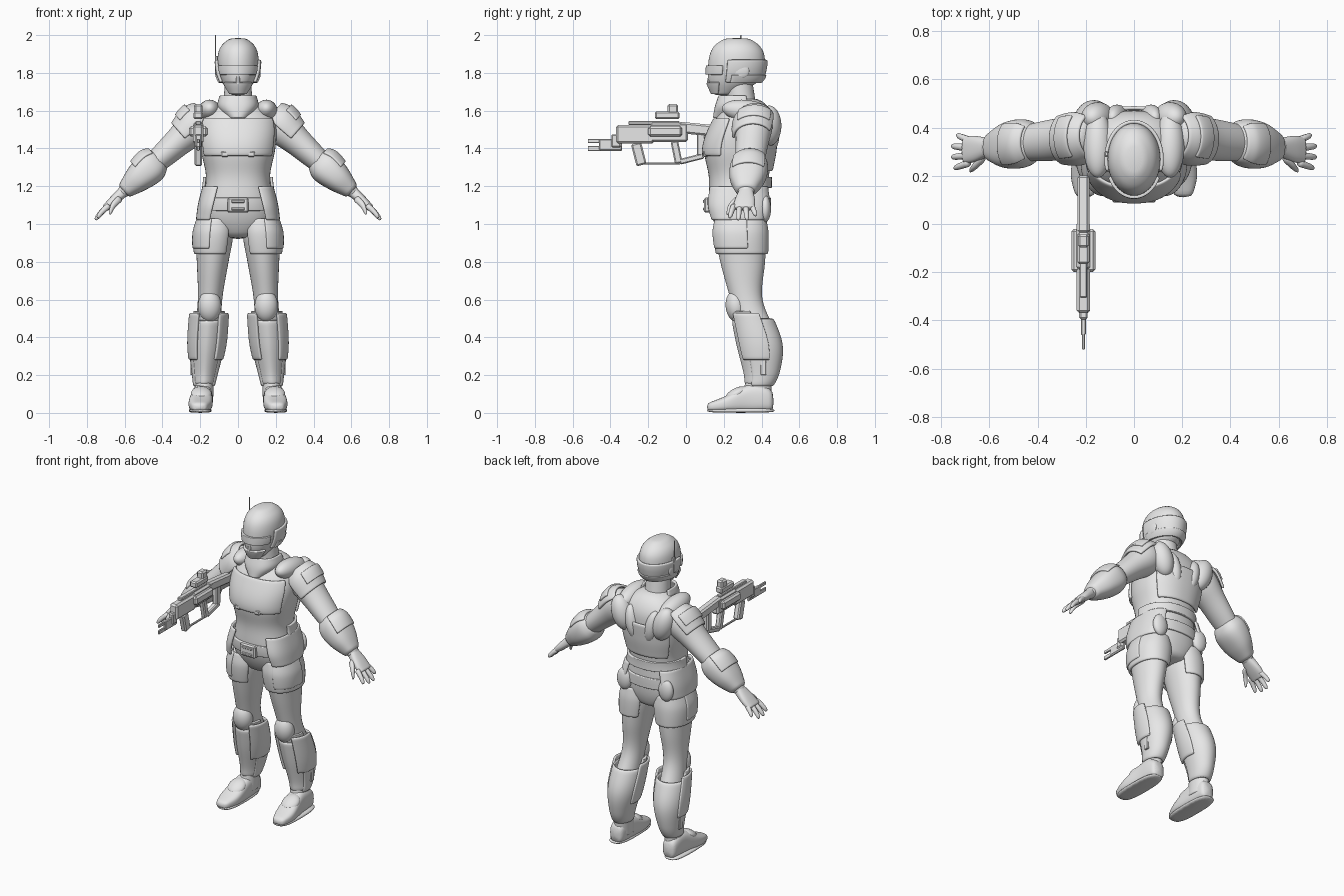
import bpy, bmesh
from math import pi, sin, cos, copysign
from mathutils import Vector, Matrix

default_cube = bpy.data.objects.get("Cube")
if default_cube:
    bpy.data.objects.remove(default_cube, do_unlink=True)

armor_grey = bpy.data.materials.new("armor_grey")
armor_grey.use_nodes = True
armor_grey.diffuse_color = (.8, .8, .8, 1)
principled = armor_grey.node_tree.nodes["Principled BSDF"]
principled.inputs["Base Color"].default_value = armor_grey.diffuse_color

UP = Vector((0, 0, 1))
FORWARD = Vector((0, 1, 0))
ARM = Vector((.8, 0, -.7)).normalized()
FRONT, BACK, OUTER, INNER, ARM_TOP = -pi / 2, pi / 2, 0, pi, pi
BODY_Y = .28
RIFLE_X = -.21


def ring(z, wide, deep, y=BODY_Y, x=0):
    """One cross-section: a centre and two half widths."""
    return Vector((x, y, z, wide, deep))


def arm_ring(z, wide, deep):
    """Cross-section on the slanting line from shoulder to wrist."""
    drop = 1.55 - z
    return ring(z, wide, deep, y=.365 - drop / 8, x=.19 + drop * 1.1)


def leg_ring(z, wide, deep, y):
    """Cross-section on the leg, which spreads slightly toward the foot."""
    return ring(z, wide, deep, y=y, x=.19 - z * .07)


def sample(rings, place, key):
    """Smooth cross-section between the given ones, at a place along the form."""
    rings = sorted(rings, key=lambda section: section[key])
    keys = [section[key] for section in rings]
    last = len(rings) - 1
    i = max(k for k in range(last) if k == 0 or keys[k] <= place)
    gap = keys[i + 1] - keys[i]
    f = (place - keys[i]) / gap

    def slope(k):
        before, after = max(k - 1, 0), min(k + 1, last)
        return (rings[after] - rings[before]) * (gap / (keys[after] - keys[before]))

    step = rings[i + 1] - rings[i]
    curve_in = (slope(i) - step) * (f * (1 - f) ** 2)
    curve_out = (slope(i + 1) - step) * (f * f * (1 - f))
    return rings[i] + step * f + curve_in - curve_out


def finish(name, bm, x, smooth=True):
    """Make a coloured object; parts on the left side get a mirrored twin."""
    bmesh.ops.recalc_face_normals(bm, faces=bm.faces)
    mesh = bpy.data.meshes.new(name)
    bm.to_mesh(mesh)
    bm.free()
    mesh.materials.append(armor_grey)
    for face in mesh.polygons:
        face.use_smooth = smooth
    obj = bpy.data.objects.new(name, mesh)
    bpy.context.collection.objects.link(obj)
    if x > 0:
        obj.modifiers.new("Mirror", "MIRROR").use_mirror_merge = False
    return obj


def loft(name, rings, axis=UP, square=2, span=None, swell=0, facing=None, spread=pi, sides=24, steps=12):
    """Skin a form; with a facing, make an open armour shell around part of it."""
    key = 1 if axis == FORWARD else 2
    depth_dir = UP if axis == FORWARD else FORWARD
    side_dir = Vector((1, 0, 0)) if axis == FORWARD else FORWARD.cross(axis)
    is_shell = facing is not None
    places = [section[key] for section in rings]
    low, high = span or (min(places), max(places))
    bm = bmesh.new()
    loops = []
    for step in range(steps + 1):
        x, y, z, wide, deep = sample(rings, low + (high - low) * step / steps, key)
        loop = []
        for i in range(sides + is_shell):
            angle = (facing or 0) + spread * (2 * i / sides - 1)
            c, s = cos(angle), sin(angle)
            u = copysign(abs(c) ** (2 / square), c) * (wide + swell)
            v = copysign(abs(s) ** (2 / square), s) * (deep + swell)
            loop.append(bm.verts.new(Vector((x, y, z)) + side_dir * u + depth_dir * v))
        loops.append(loop)
    for lower, upper in zip(loops, loops[1:]):
        for i in range(sides):
            j = (i + 1) % len(lower)
            bm.faces.new((lower[i], lower[j], upper[j], upper[i]))
    if not is_shell:
        bm.faces.new(loops[0])
        bm.faces.new(loops[-1])
    obj = finish(name, bm, rings[0].x)
    if is_shell:
        shell = obj.modifiers.new("Thickness", "SOLIDIFY")
        shell.thickness, shell.offset = .016, 0
    obj.modifiers.new("Smooth", "SUBSURF").levels = 1
    return rings


def pad(name, z, wide, deep, tall, y=BODY_Y, x=0, tilt=0, axis="X"):
    """Rounded pad from a stretched ball, given its half sizes."""
    place = Matrix.Translation((x, y, z)) @ Matrix.Rotation(tilt, 4, axis)
    bm = bmesh.new()
    bmesh.ops.create_uvsphere(bm, u_segments=32, v_segments=20, radius=1,
                              matrix=place @ Matrix.Diagonal((wide, deep, tall, 1)))
    finish(name, bm, x)


def block(name, y, z, wide, long, tall, x=0, lean=0):
    """Hard-edged box, given its full sizes, leaning forward at the top."""
    place = Matrix.Translation((x, y, z)) @ Matrix.Rotation(lean, 4, "X")
    bm = bmesh.new()
    bmesh.ops.create_cube(bm, size=1, matrix=place @ Matrix.Diagonal((wide, long, tall, 1)))
    obj = finish(name, bm, x, smooth=False)
    obj.modifiers.new("Bevel", "BEVEL").width = min(wide, long, tall) / 5


# Torso, chest and back plates, neck and collar
torso = loft("torso", square=2.3, steps=20, rings=[
    ring(z=.92, wide=.09, deep=.1, y=.3), ring(z=1, wide=.18, deep=.14, y=.29),
    ring(z=1.1, wide=.19, deep=.16), ring(z=1.25, wide=.17, deep=.16),
    ring(z=1.4, wide=.2, deep=.185), ring(z=1.55, wide=.2, deep=.16, y=.31),
    ring(z=1.63, wide=.13, deep=.11, y=.32), ring(z=1.67, wide=.07, deep=.08, y=.3)])
loft("chest_plate", torso, square=2.3, span=(1.36, 1.56), swell=.002, facing=FRONT, spread=1.1)
loft("back_plate", torso, square=2.3, span=(1.28, 1.5), swell=.008, facing=BACK, spread=.9)
loft("neck", [ring(z=1.58, wide=.08, deep=.08, y=.3), ring(z=1.77, wide=.07, deep=.07)])
loft("collar", square=2.5, facing=FRONT, spread=1.9, rings=[
    ring(z=1.56, wide=.05, deep=.13), ring(z=1.62, wide=.1, deep=.12),
    ring(z=1.68, wide=.09, deep=.1)])
block("chest_vent", x=.07, y=.11, z=1.37, wide=.04, long=.04, tall=.03)

# Straps over the shoulders, back pads and pouches
pad("shoulder_strap", x=.15, y=.33, z=1.595, wide=.06, deep=.14, tall=.06, tilt=-.15)
pad("back_pad", x=.15, y=.44, z=1.52, wide=.065, deep=.065, tall=.11, tilt=.3, axis="Y")
pad("spine_pad", x=.07, y=.44, z=1.48, wide=.045, deep=.055, tall=.11, tilt=.2, axis="Y")
loft("waist_band", torso, square=2.3, span=(1.19, 1.25), swell=.008, facing=BACK, spread=1.7)
pad("rear_pouch", x=.15, y=.42, z=1.08, wide=.05, deep=.03, tall=.07)

# Belt, hip plates and buckle
loft("belt", torso, square=2.3, span=(1.07, 1.14), swell=.003, facing=BACK, spread=pi)
loft("hip_plate", square=2.6, facing=OUTER, spread=1.4, rings=[
    ring(x=.125, z=1.02, wide=.09, deep=.14), ring(x=.105, z=1.1, wide=.1, deep=.16),
    ring(x=.08, z=1.2, wide=.1, deep=.15)])
block("buckle", y=.115, z=1.1, wide=.11, long=.04, tall=.08)
for height in (1.08, 1.12):
    block("buckle_bar", y=.1, z=height, wide=.07, long=.02, tall=.015)

# Helmet
helmet = loft("helmet", steps=20, rings=[
    ring(z=1.68, wide=.035, deep=.05, y=.2), ring(z=1.75, wide=.085, deep=.13, y=.25),
    ring(z=1.82, wide=.108, deep=.15, y=.265), ring(z=1.9, wide=.107, deep=.145, y=.27),
    ring(z=1.95, wide=.085, deep=.115, y=.27), ring(z=1.985, wide=.04, deep=.06, y=.27)])
for name, span, swell, facing, spread in (
        ("rear_guard", (1.75, 1.87), .005, BACK, 1.9),
        ("rim", (1.75, 1.79), .012, BACK, 1.7),
        ("brow", (1.79, 1.84), .003, FRONT, 1.1),
        ("mouth_guard", (1.69, 1.75), .005, FRONT, 1)):
    loft("helmet_" + name, helmet, span=span, swell=swell, facing=facing, spread=spread)
block("nose_ridge", y=.13, z=1.77, wide=.02, long=.03, tall=.06, lean=-.2)
pad("ear_cap", x=.108, y=.29, z=1.81, wide=.012, deep=.045, tall=.04)
block("antenna_base", x=-.115, y=.29, z=1.84, wide=.015, long=.02, tall=.1)
block("antenna", x=-.12, y=.29, z=1.9, wide=.006, long=.006, tall=.2)

# Arms with shoulder, elbow and forearm armour
arm = loft("arm", axis=ARM, rings=[
    arm_ring(z=1.58, wide=.07, deep=.07), arm_ring(z=1.53, wide=.1, deep=.1),
    arm_ring(z=1.45, wide=.08, deep=.09), arm_ring(z=1.35, wide=.065, deep=.08),
    arm_ring(z=1.15, wide=.03, deep=.04)])
loft("shoulder_guard", arm, axis=ARM, span=(1.46, 1.57), swell=.01, facing=ARM_TOP + .3, spread=1.4)
loft("shoulder_rib", arm, axis=ARM, span=(1.49, 1.54), swell=.018, facing=ARM_TOP, spread=.8)
forearm = loft("forearm_guard", axis=ARM, square=2.4, rings=[
    arm_ring(z=1.35, wide=.06, deep=.07), arm_ring(z=1.31, wide=.09, deep=.1),
    arm_ring(z=1.24, wide=.075, deep=.095), arm_ring(z=1.17, wide=.04, deep=.05)])
loft("elbow_cap", forearm, axis=ARM, span=(1.26, 1.34), swell=.004, facing=ARM_TOP, spread=.9)

# Hands
loft("palm", axis=ARM, square=2.5, rings=[
    arm_ring(z=1.18, wide=.03, deep=.035), arm_ring(z=1.12, wide=.025, deep=.055),
    arm_ring(z=1.08, wide=.018, deep=.055)])
for i, reach in enumerate((.06, .07, .07, .05)):
    fan = i - 1.5
    loft("finger", axis=ARM, sides=10, steps=6, rings=[
        ring(x=.68 + reach * bend, y=.3 + fan * (.03 + bend / 70), z=1.1 - reach * bend ** 1.3,
             wide=size, deep=size)
        for bend, size in ((0, .018), (.6, .015), (1, .012), (1.1, .007))])
loft("thumb", axis=ARM, sides=10, steps=6, rings=[
    ring(x=.62, y=.28, z=1.14, wide=.02, deep=.02), ring(x=.66, y=.24, z=1.1, wide=.017, deep=.017),
    ring(x=.68, y=.22, z=1.05, wide=.008, deep=.008)])

# Legs with thigh and knee armour
leg = loft("leg", steps=24, rings=[
    leg_ring(z=1.04, y=.29, wide=.08, deep=.12), leg_ring(z=.95, y=.29, wide=.1, deep=.135),
    leg_ring(z=.8, y=.3, wide=.085, deep=.12), leg_ring(z=.6, y=.32, wide=.065, deep=.085),
    leg_ring(z=.37, y=.39, wide=.07, deep=.1), leg_ring(z=.1, y=.385, wide=.045, deep=.06)])
loft("thigh_guard", leg, square=2.2, span=(.84, 1.03), swell=.005, facing=OUTER, spread=2.3)
loft("thigh_plate", leg, square=2.3, span=(.87, 1.03), swell=.01, facing=OUTER - .6, spread=.8)
loft("knee_cuff", leg, span=(.49, .54), swell=.01, facing=FRONT, spread=1.6)
pad("knee_pad", x=.15, y=.265, z=.565, wide=.062, deep=.055, tall=.085, tilt=.1)

# Shin and calf armour, with raised wings beside the knee
calf = [leg_ring(z=.14, y=.385, wide=.05, deep=.067), leg_ring(z=.2, y=.4, wide=.06, deep=.085),
        leg_ring(z=.36, y=.39, wide=.088, deep=.115), leg_ring(z=.54, y=.34, wide=.09, deep=.1)]
loft("calf_guard", calf, span=(.14, .5), facing=BACK, spread=2.2)
loft("shin_guard", calf, span=(.15, .49), square=1.7, facing=FRONT, spread=1.5)
for name, facing in (("outer_shin_wing", OUTER - .3), ("inner_shin_wing", INNER + .3)):
    loft(name, calf, span=(.28, .53), swell=.008, facing=facing, spread=.7)
block("calf_clip", x=.245, y=.41, z=.25, wide=.015, long=.03, tall=.1)

# Boots
boot = loft("boot", axis=FORWARD, square=2.8, rings=[
    ring(x=.205, y=.11, z=.03, wide=.035, deep=.02), ring(x=.2, y=.2, z=.045, wide=.063, deep=.04),
    ring(x=.19, y=.33, z=.075, wide=.055, deep=.075), ring(x=.19, y=.42, z=.075, wide=.05, deep=.07),
    ring(x=.19, y=.465, z=.06, wide=.04, deep=.05)])
loft("boot_sole", square=3, steps=2, rings=[
    ring(x=.2, y=.29, z=height, wide=.06, deep=.18) for height in (0, .025)])
loft("boot_shaft", [leg_ring(z=.05, y=.37, wide=.055, deep=.08), leg_ring(z=.17, y=.385, wide=.05, deep=.07)])
pad("instep_pad", x=.195, y=.265, z=.1, wide=.055, deep=.065, tall=.03, tilt=.5)

# Rifle, built along its barrel from muzzle to stock
for name, y, z, wide, long, tall, lean in (
        ("upper_prong", -.43, 1.44, .012, .18, .02, 0),
        ("lower_prong", -.43, 1.4, .012, .18, .025, 0),
        ("barrel", -.4, 1.42, .02, .12, .06, 0),
        ("muzzle", -.37, 1.44, .035, .05, .07, 0),
        ("front_body", -.27, 1.475, .055, .2, .1, 0),
        ("body", -.09, 1.485, .055, .2, .1, 0),
        ("receiver", -.11, 1.49, .1, .18, .055, 0),
        ("stock", .08, 1.5, .05, .24, .06, -.1),
        ("foregrip", -.25, 1.37, .04, .055, .12, .25),
        ("trigger_grip", -.05, 1.38, .035, .04, .12, .2),
        ("guard", -.13, 1.32, .012, .2, .01, 0),
        ("lower_grip", .03, 1.345, .035, .13, .03, .25),
        ("rear_grip", .08, 1.42, .035, .045, .12, 0),
        ("rail", -.17, 1.535, .03, .27, .02, 0),
        ("scope", -.1, 1.575, .05, .13, .04, 0),
        ("scope_tower", -.07, 1.61, .045, .055, .05, 0)):
    block("rifle_" + name, x=RIFLE_X, y=y, z=z, wide=wide, long=long, tall=tall, lean=lean)
